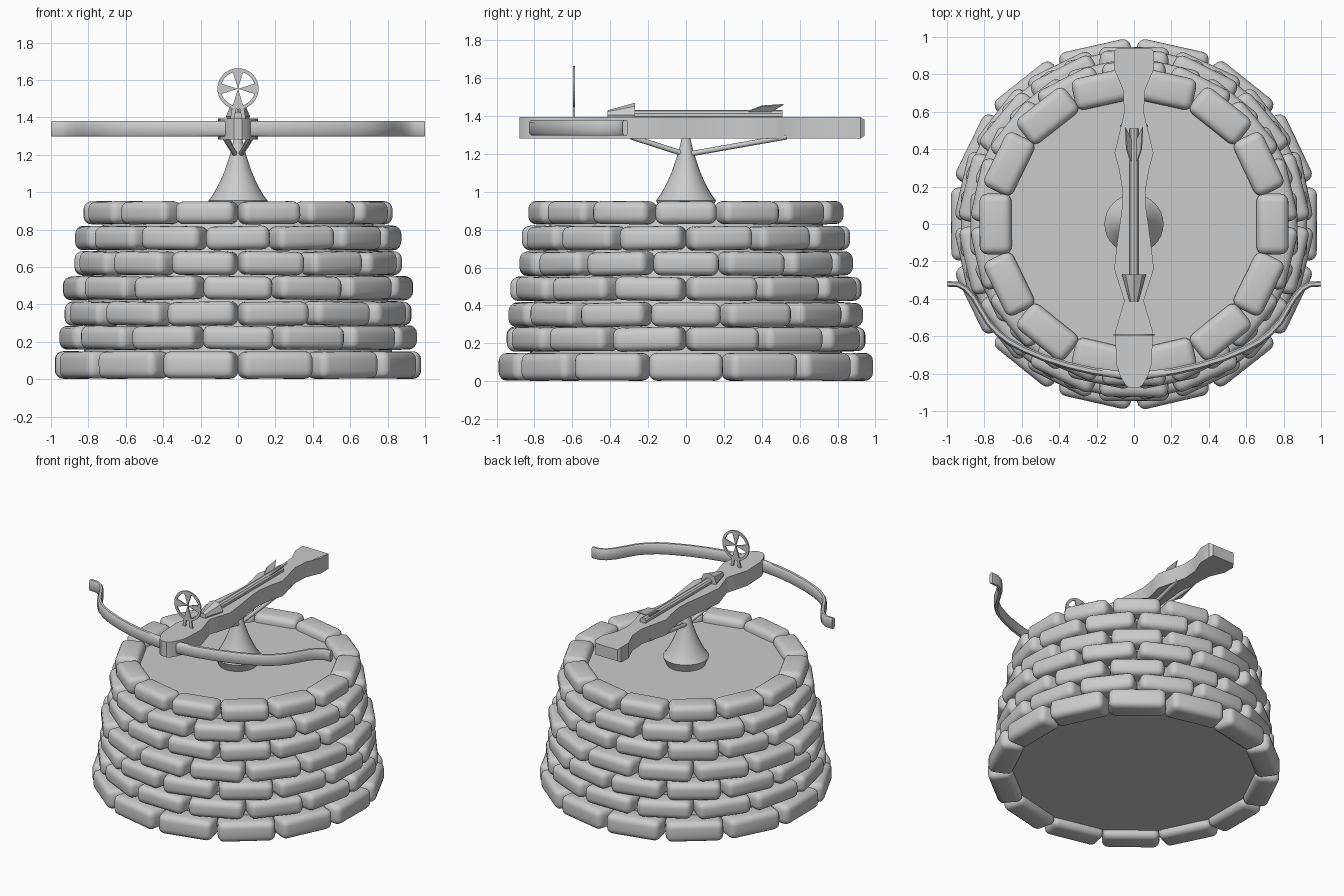
import bpy, bmesh, math, random
from mathutils import Matrix, Vector

if "Cube" in bpy.data.objects:
    bpy.data.objects.remove(bpy.data.objects["Cube"])

random.seed(4)


def make(name, bm, smooth=None):
    bmesh.ops.recalc_face_normals(bm, faces=bm.faces)
    me = bpy.data.meshes.new(name)
    bm.to_mesh(me)
    bm.free()
    ob = bpy.data.objects.new(name, me)
    bpy.context.collection.objects.link(ob)
    if smooth:
        bpy.ops.object.select_all(action='DESELECT')
        ob.select_set(True)
        bpy.context.view_layer.objects.active = ob
        bpy.ops.object.shade_smooth_by_angle(angle=math.radians(smooth))
    return ob


def prism(bm, pts, offset):
    """Extrude a closed 3D outline along an offset vector."""
    face = bm.faces.new([bm.verts.new(p) for p in pts])
    res = bmesh.ops.extrude_face_region(bm, geom=[face], use_keep_orig=True)
    verts = [v for v in res['geom'] if isinstance(v, bmesh.types.BMVert)]
    bmesh.ops.translate(bm, verts=verts, vec=offset)


def rod(bm, a, b, r1, r2, seg):
    """Tapered cylinder from a to b."""
    a, b = Vector(a), Vector(b)
    d = b - a
    m = Matrix.Translation((a + b) / 2) @ d.to_track_quat('Z', 'Y').to_matrix().to_4x4()
    bmesh.ops.create_cone(bm, cap_ends=True, segments=seg, radius1=r1, radius2=r2,
                          depth=d.length, matrix=m)


def lathe(name, profile, seg, smooth):
    bm = bmesh.new()
    rings = [[bm.verts.new((r * math.cos(2 * math.pi * i / seg),
                            r * math.sin(2 * math.pi * i / seg), z)) for i in range(seg)]
             for r, z in profile]
    for lo, hi in zip(rings, rings[1:]):
        for i in range(seg):
            j = (i + 1) % seg
            bm.faces.new((lo[i], lo[j], hi[j], hi[i]))
    bm.faces.new(rings[0])
    bm.faces.new(rings[-1])
    return make(name, bm, smooth)


# Tower: solid core and seven staggered brick courses
lathe("tower_core", [(0.83, 0.055), (0.8, 0.45), (0.71, 0.895)], 48, 40)
courses = [(0.978, 0.076, 0.146), (0.946, 0.222, 0.127), (0.926, 0.351, 0.127),
           (0.925, 0.488, 0.126), (0.874, 0.62, 0.126), (0.864, 0.755, 0.127),
           (0.826, 0.89, 0.122)]
N = 14
for row, (outer, z, h) in enumerate(courses):
    bm = bmesh.new()
    rc = outer - 0.086
    wob = 0.008 if row in (0, 6) else 0.022
    for i in range(N):
        part = bmesh.new()
        bmesh.ops.create_cube(part, size=1, matrix=Matrix.Diagonal((0.172, 0.438 * rc, h, 1)))
        bmesh.ops.bevel(part, geom=part.edges[:], offset=0.043, segments=4,
                        profile=0.5, affect='EDGES')
        ang = 2 * math.pi * (i + 0.5 * (row % 2)) / N
        part.transform(Matrix.Rotation(ang, 4, 'Z') @ Matrix.Translation((rc, 0, z))
                       @ Matrix.Rotation(random.uniform(-wob, wob), 4, 'X')
                       @ Matrix.Rotation(random.uniform(-wob, wob), 4, 'Z'))
        tmp = bpy.data.meshes.new("tmp")
        part.to_mesh(tmp)
        part.free()
        bm.from_mesh(tmp)
        bpy.data.meshes.remove(tmp)
    make(f"brick_course_{row + 1}", bm, 50)

# Pedestal
lathe("pedestal", [(0.13, 0.89), (0.158, 0.955), (0.135, 0.985), (0.118, 1.015), (0.095, 1.06),
                   (0.073, 1.11), (0.043, 1.2), (0.023, 1.28), (0.02, 1.295)], 32, 35)

# Struts between pedestal and stock
bm = bmesh.new()
for s in (-1, 1):
    rod(bm, (s * 0.015, -0.02, 1.203), (s * 0.07, -0.29, 1.29), 0.014, 0.014, 8)
    rod(bm, (s * 0.015, 0.02, 1.2), (s * 0.06, 0.53, 1.29), 0.014, 0.014, 8)
make("struts", bm, 50)

# Stock: mirrored plan outline, extruded upward, butt end chamfered
half = [(0.022, -0.878), (0.048, -0.858), (0.075, -0.81), (0.093, -0.755), (0.102, -0.58),
        (0.052, -0.41), (0.106, -0.24), (0.09, -0.1), (0.065, 0.08), (0.06, 0.17), (0.08, 0.29),
        (0.104, 0.38), (0.075, 0.5), (0.052, 0.6), (0.06, 0.72), (0.107, 0.83), (0.107, 0.92),
        (0.09, 0.942)]
outline = [(x, y, 1.281) for x, y in half] + [(-x, y, 1.281) for x, y in reversed(half)]
bm = bmesh.new()
prism(bm, outline, (0, 0, 0.114))
for v in bm.verts:
    if v.co.y > 0.93:
        v.co.z = 1.338 + (v.co.z - 1.338) * 0.75
make("stock", bm, 30)

# Bow: recurved limbs with a rounded section swept along one path
limb = [(0, -0.812), (0.1, -0.803), (0.22, -0.787), (0.35, -0.757), (0.48, -0.716), (0.59, -0.67),
        (0.67, -0.627), (0.73, -0.58), (0.78, -0.525), (0.82, -0.457), (0.86, -0.39),
        (0.9, -0.345), (0.94, -0.323), (0.998, -0.32)]
section = [(-1, -0.7), (-0.5, -1), (0.5, -1), (1, -0.7), (1, 0.7), (0.5, 1), (-0.5, 1), (-1, 0.7)]
path = [Vector((-x, y, 0)) for x, y in reversed(limb[1:])] + [Vector((x, y, 0)) for x, y in limb]
bm = bmesh.new()
rings = []
for i, p in enumerate(path):
    t = (path[min(i + 1, len(path) - 1)] - path[max(i - 1, 0)]).normalized()
    n = Vector((-t.y, t.x, 0)) * (0.021 - 0.006 * abs(p.x))
    rings.append([bm.verts.new(p + n * k + Vector((0, 0, 1.339 + 0.041 * z)))
                  for k, z in section])
for a, b in zip(rings, rings[1:]):
    for i in range(8):
        j = (i + 1) % 8
        bm.faces.new((a[i], a[j], b[j], b[i]))
bm.faces.new(rings[0])
bm.faces.new(rings[-1])
make("bow", bm, 50)

# Bolt: shaft, head and fletching
BZ = 1.406
bm = bmesh.new()
rod(bm, (0, -0.28, BZ), (0, 0.51, BZ), 0.026, 0.026, 10)
rod(bm, (0, -0.27, BZ), (0, -0.415, BZ), 0.064, 0.024, 8)
for deg in (50, 130, 270):
    a = math.radians(deg)
    d = Vector((math.cos(a), 0, math.sin(a)))
    side = Vector((-d.z, 0, d.x)) * 0.008
    o = Vector((0, 0, BZ))
    pts = [o + d * r + Vector((0, y, 0)) - side / 2
           for r, y in ((0.015, 0.31), (0.062, 0.40), (0.072, 0.515), (0.015, 0.44))]
    prism(bm, pts, side)
make("bolt", bm, 35)

# Sight: thin ring, wedge spokes and two splayed feet
Y, CZ, T = -0.597, 1.553, 0.01


def polar(r, a):
    return Vector((r * math.sin(a), Y, CZ + r * math.cos(a)))


bm = bmesh.new()
SEG = 32
for i in range(SEG):
    a, b = 2 * math.pi * i / SEG, 2 * math.pi * (i + 1) / SEG
    prism(bm, [polar(0.092, a), polar(0.11, a), polar(0.11, b), polar(0.092, b)], (0, T, 0))
bmesh.ops.remove_doubles(bm, verts=bm.verts, dist=0.0001)
for k in range(4):
    a = k * math.pi / 2
    prism(bm, [polar(0.0, a), polar(0.096, a - 0.3), polar(0.096, a + 0.3)], (0, T, 0))
for s in (-1, 1):
    prism(bm, [(s * x, Y, z) for x, z in ((0.01, 1.446), (0.032, 1.452), (0.042, 1.39),
                                          (0.02, 1.39))], (0, T, 0))
make("sight", bm)
